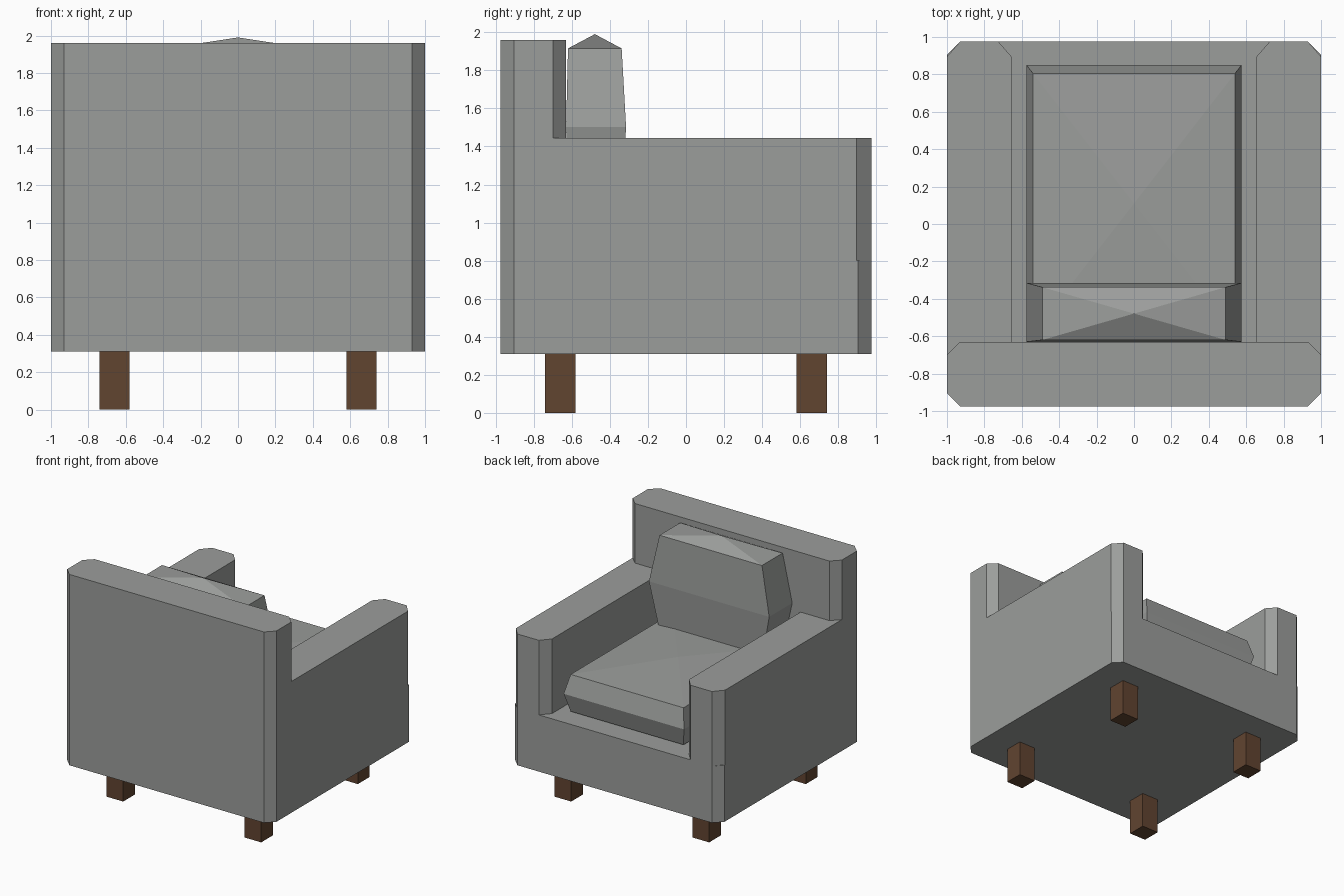
import bpy, bmesh

if "Cube" in bpy.data.objects:
    bpy.data.objects.remove(bpy.data.objects["Cube"])


def material(name, rgb):
    m = bpy.data.materials.new(name)
    m.diffuse_color = (*rgb, 1)
    m.use_nodes = True
    m.node_tree.nodes["Principled BSDF"].inputs["Base Color"].default_value = m.diffuse_color
    return m


GREY = material("grey fabric", (0.33, 0.34, 0.33))
BROWN = material("brown wood", (0.12, 0.058, 0.03))


def loft(name, rings, mat, apex_low=None, apex_high=None):
    """Join equal-sized rings of points; cap with a flat face or a raised centre."""
    bm = bmesh.new()
    rows = [[bm.verts.new(p) for p in r] for r in rings]
    n = len(rows[0])
    for a, b in zip(rows, rows[1:]):
        for i in range(n):
            j = (i + 1) % n
            bm.faces.new((a[i], a[j], b[j], b[i]))
    for row, apex in ((rows[0], apex_low), (rows[-1], apex_high)):
        if apex is None:
            bm.faces.new(row)
        else:
            c = bm.verts.new(apex)
            for i in range(n):
                bm.faces.new((row[i], row[(i + 1) % n], c))
    bmesh.ops.recalc_face_normals(bm, faces=bm.faces)
    me = bpy.data.meshes.new(name)
    bm.to_mesh(me)
    bm.free()
    me.materials.append(mat)
    ob = bpy.data.objects.new(name, me)
    bpy.context.collection.objects.link(ob)
    return ob


def rect(x0, x1, y0, y1, z):
    return [(x0, y0, z), (x1, y0, z), (x1, y1, z), (x0, y1, z)]


def chamfered(x0, x1, y0, y1, z, cx=0.07, cy=0.07):
    return [(x0 + cx, y0, z), (x1 - cx, y0, z), (x1, y0 + cy, z), (x1, y1 - cy, z),
            (x1 - cx, y1, z), (x0 + cx, y1, z), (x0, y1 - cy, z), (x0, y0 + cy, z)]


def slab(name, x0, x1, y0, y1, z0, z1, cy=0.07):
    return loft(name, [chamfered(x0, x1, y0, y1, z, 0.07, cy) for z in (z0, z1)], GREY)


def cushion(name, small, wide, z0, z1, bulge):
    """Box cushion, widest at mid height, with domed top and bottom."""
    cy = (small[2] + small[3]) / 2
    rings = [rect(*small, z0), rect(*wide, (z0 + z1) / 2), rect(*small, z1)]
    return loft(name, rings, GREY, (0, cy, z0 - bulge), (0, cy, z1 + bulge))


# Upholstered body
slab("base", -1, 1, -0.975, 0.975, 0.31, 0.80)
slab("backrest", -1, 1, -0.975, -0.63, 0.80, 1.96)

# Arms, running into the backrest
for side, x0, x1 in (("left", -1, -0.655), ("right", 0.655, 1)):
    front = [(x1, 0.895), (x1 - 0.07, 0.975), (x0 + 0.07, 0.975), (x0, 0.895)]
    outline = [(x0, -0.80), (x1, -0.80)] + front
    loft(side + "_arm", [[(x, y, z) for x, y in outline] for z in (0.80, 1.445)], GREY)

# Loose cushions
cushion("seat_cushion", (-0.54, 0.54, -0.585, 0.805), (-0.575, 0.575, -0.63, 0.85),
        0.815, 1.135, 0.03)
cushion("back_cushion", (-0.49, 0.49, -0.62, -0.338), (-0.575, 0.575, -0.63, -0.315),
        1.09, 1.915, 0.075)

# Legs
for side, sx in (("left", -0.66), ("right", 0.66)):
    for end, sy in (("back", 0.66), ("front", -0.66)):
        loft(f"{end}_{side}_leg",
             [rect(sx - 0.08, sx + 0.08, sy - 0.08, sy + 0.08, z) for z in (0, 0.31)], BROWN)
